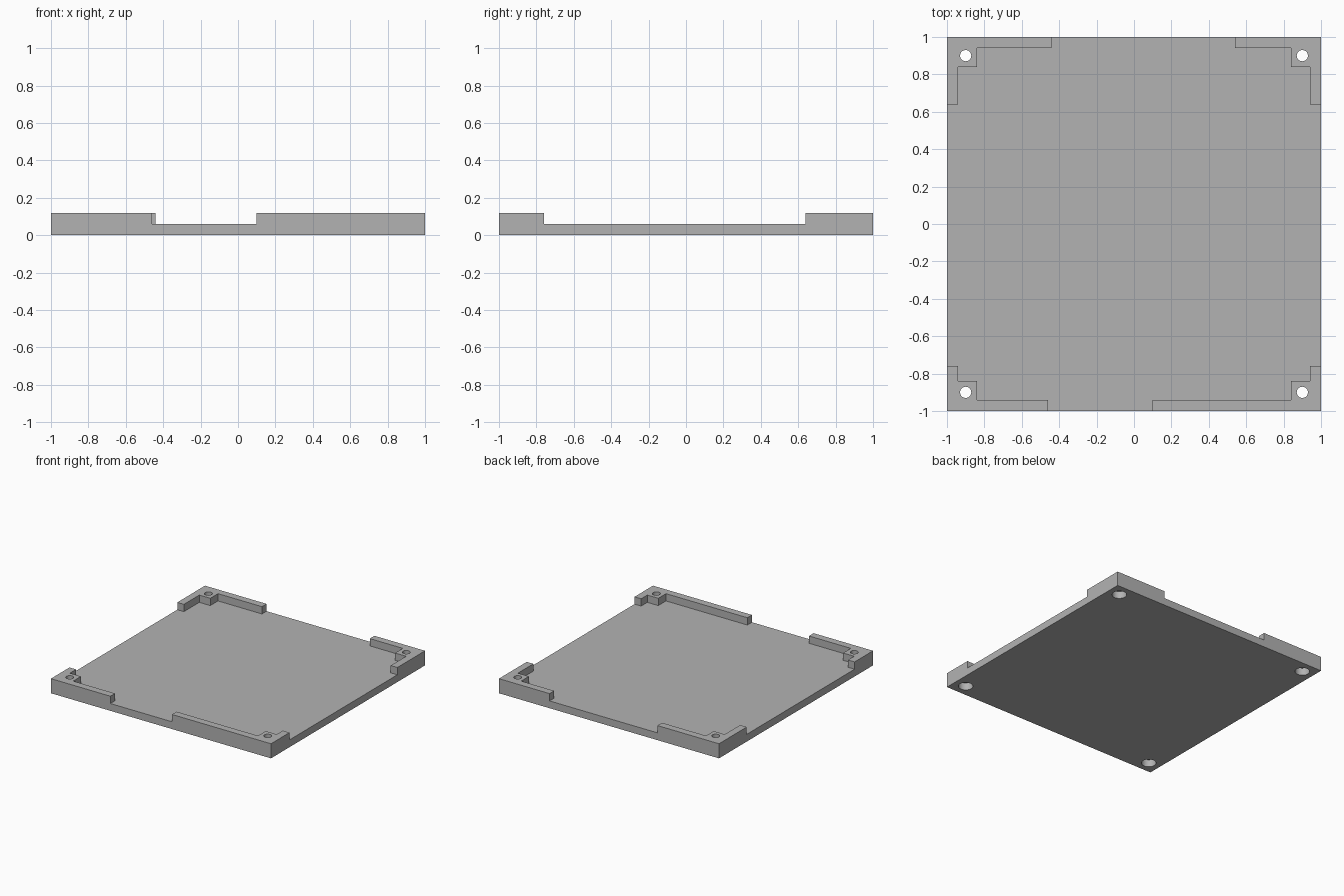
import bpy
import bmesh
from mathutils import Matrix, Vector

cube = bpy.data.objects.get("Cube")
if cube:
    bpy.data.objects.remove(cube, do_unlink=True)

HEIGHT, FLOOR = 0.12, 0.06      # rim top, plate top
WALL, BOSS, HOLE = 0.94, 0.84, 0.9
OUT = 1.1                       # cutter overshoot past the edge


def make_object(name, bm):
    bmesh.ops.recalc_face_normals(bm, faces=bm.faces)
    mesh = bpy.data.meshes.new(name)
    bm.to_mesh(mesh)
    bm.free()
    obj = bpy.data.objects.new(name, mesh)
    bpy.context.collection.objects.link(obj)
    return obj


def cylinder(bm, x, y, z0, z1, radius):
    bmesh.ops.create_cone(bm, cap_ends=True, segments=32, radius1=radius, radius2=radius,
                          depth=z1 - z0, matrix=Matrix.Translation((x, y, (z0 + z1) / 2)))


def cut(target, cutter):
    mod = target.modifiers.new(cutter.name, "BOOLEAN")
    mod.operation = "DIFFERENCE"
    mod.solver = "EXACT"
    mod.object = cutter
    bpy.context.view_layer.objects.active = target
    bpy.ops.object.modifier_apply(modifier=mod.name)
    bpy.data.objects.remove(cutter, do_unlink=True)


# Solid block
bm = bmesh.new()
bmesh.ops.create_cube(bm, size=1, matrix=Matrix.Translation((0, 0, HEIGHT / 2))
                      @ Matrix.Diagonal((2, 2, HEIGHT, 1)))
tray = make_object("base_plate", bm)

# Pocket between the corner rims: (side x, side y, rim end x, rim end y)
corners = [(1, 1, 0.54, 0.64), (-1, 1, -0.44, 0.64),
           (-1, -1, -0.46, -0.76), (1, -1, 0.10, -0.76)]
outline = []
for sx, sy, ex, ey in corners:
    steps = [(OUT * sx, ey), (WALL * sx, ey), (WALL * sx, BOSS * sy), (BOSS * sx, BOSS * sy),
             (BOSS * sx, WALL * sy), (ex, WALL * sy), (ex, OUT * sy)]
    outline += steps if sx == sy else steps[::-1]
bm = bmesh.new()
face = bm.faces.new([bm.verts.new((x, y, FLOOR)) for x, y in outline])
top = bmesh.ops.extrude_face_region(bm, geom=[face])["geom"]
bmesh.ops.translate(bm, vec=Vector((0, 0, 0.2)),
                    verts=[v for v in top if isinstance(v, bmesh.types.BMVert)])
cut(tray, make_object("pocket_cutter", bm))

# Screw holes with wider recesses underneath
for name, z0, z1, radius in (("recess_cutter", -0.1, FLOOR, 0.055),
                             ("screw_hole_cutter", -0.1, 0.3, 0.03)):
    bm = bmesh.new()
    for sx, sy, _, _ in corners:
        cylinder(bm, HOLE * sx, HOLE * sy, z0, z1, radius)
    cut(tray, make_object(name, bm))

# Plain grey material
grey = bpy.data.materials.new("grey")
grey.use_nodes = True
colour = (0.45, 0.45, 0.45, 1)
grey.diffuse_color = colour
grey.node_tree.nodes["Principled BSDF"].inputs["Base Color"].default_value = colour
tray.data.materials.clear()
tray.data.materials.append(grey)

# Smooth hole walls, crisp edges
bpy.ops.object.select_all(action="DESELECT")
tray.select_set(True)
bpy.context.view_layer.objects.active = tray
bpy.ops.object.shade_smooth_by_angle(angle=0.6)
